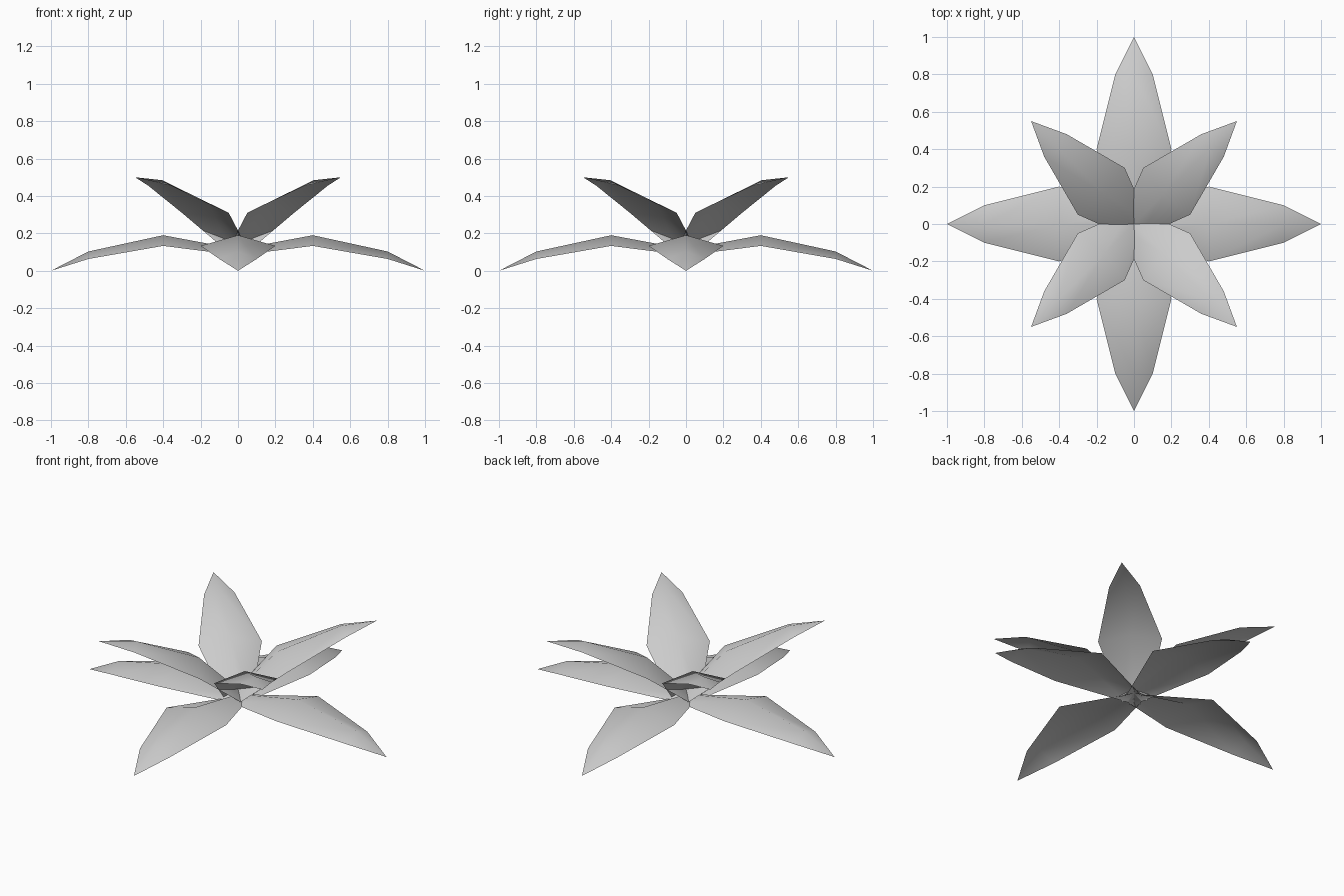
import bpy
import math

if "Cube" in bpy.data.objects:
    bpy.data.objects.remove(bpy.data.objects["Cube"])

mat = bpy.data.materials.new("light_grey")
mat.diffuse_color = (0.6, 0.6, 0.6, 1.0)
mat.use_nodes = True
mat.node_tree.nodes["Principled BSDF"].inputs["Base Color"].default_value = mat.diffuse_color


def make_leaf(name, stations, tip, angle):
    """Thin ridged leaf. Station = (edge r, edge z, half width, ridge r, ridge z)."""
    ca, sa = math.cos(angle), math.sin(angle)

    def place(r, w, z):
        return (r * ca - w * sa, r * sa + w * ca, z)

    verts, faces = [], []
    for er, ez, w, rr, rz in stations:
        verts += [place(er, -w, ez), place(rr, 0, rz), place(er, w, ez)]
    # two quads per section, one each side of the ridge
    for i in range(len(stations) - 1):
        a = 3 * i
        faces += [(a, a + 3, a + 4, a + 1), (a + 1, a + 4, a + 5, a + 2)]
    # pointed end
    verts.append(place(tip[0], 0, tip[1]))
    n = len(verts) - 1
    faces += [(n - 3, n, n - 2), (n - 2, n, n - 1)]

    mesh = bpy.data.meshes.new(name)
    mesh.from_pydata(verts, [], faces)
    mesh.materials.append(mat)
    mesh.shade_smooth()
    obj = bpy.data.objects.new(name, mesh)
    bpy.context.collection.objects.link(obj)


# low spreading leaves and raised inner leaves
outer = [(0.0, 0.082, 0.055, 0.0, 0.115),
         (0.4, 0.133, 0.20, 0.4, 0.19),
         (0.8, 0.063, 0.10, 0.8, 0.103)]
inner = [(-0.03, 0.08, 0.07, -0.045, 0.103),
         (0.2475, 0.31, 0.177, 0.2185, 0.356),
         (0.594, 0.455, 0.085, 0.573, 0.484)]

for k in range(4):
    make_leaf(f"outer_leaf_{k + 1}", outer, (1.0, 0.0), k * math.pi / 2)
    make_leaf(f"inner_leaf_{k + 1}", inner, (0.778, 0.5), (k + 0.5) * math.pi / 2)
